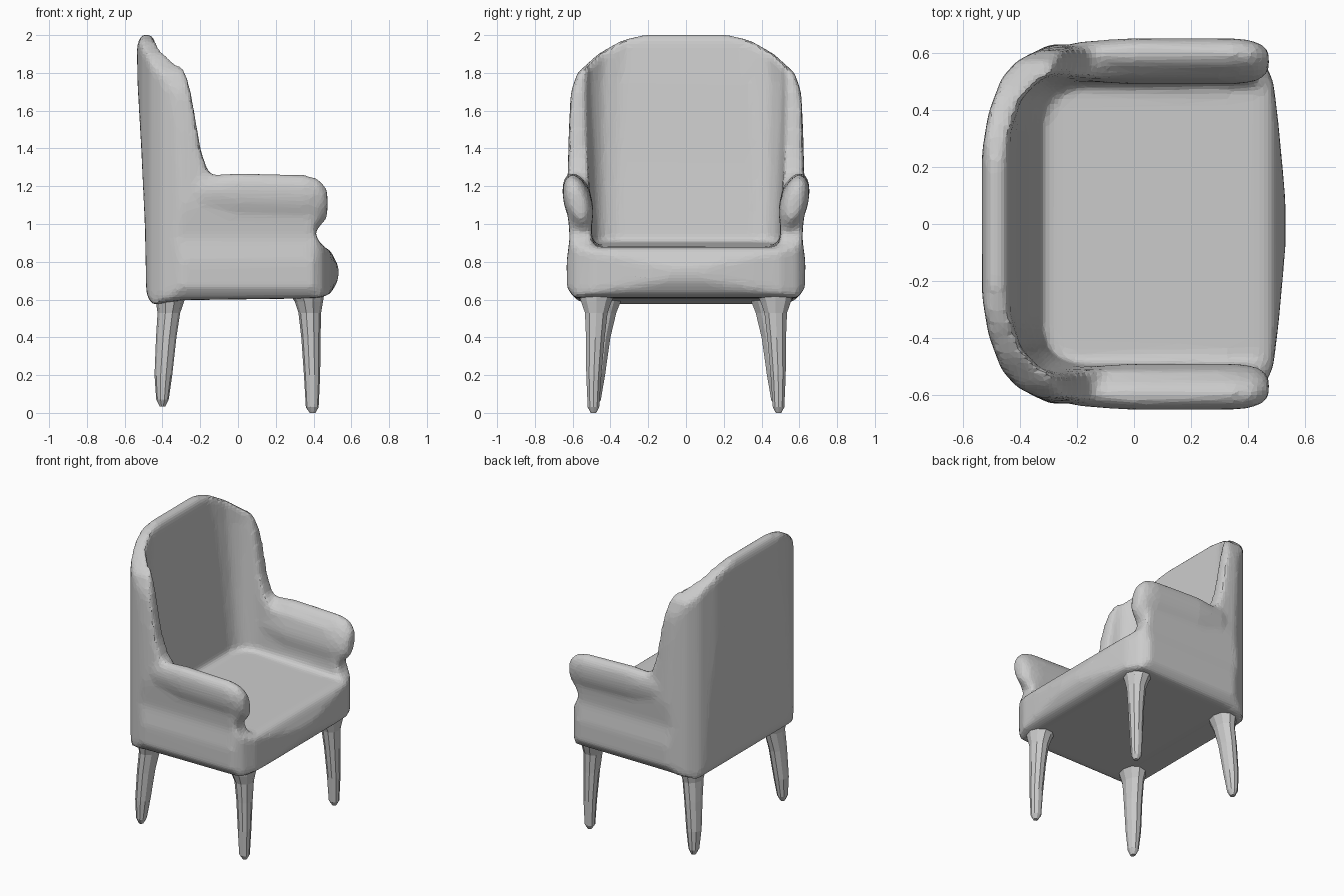
import bpy, bmesh
from math import sin, cos, pi, radians

if "Cube" in bpy.data.objects:
    bpy.data.objects.remove(bpy.data.objects["Cube"])


def loft(name, rings):
    """Skin equal-length rings of 3D points and cap both ends."""
    bm = bmesh.new()
    vs = [[bm.verts.new(p) for p in r] for r in rings]
    n = len(rings[0])
    for a, b in zip(vs, vs[1:]):
        for i in range(n):
            bm.faces.new((a[i], a[(i + 1) % n], b[(i + 1) % n], b[i]))
    bm.faces.new(vs[0])
    bm.faces.new(vs[-1])
    bmesh.ops.recalc_face_normals(bm, faces=bm.faces)
    me = bpy.data.meshes.new(name)
    bm.to_mesh(me)
    bm.free()
    ob = bpy.data.objects.new(name, me)
    bpy.context.collection.objects.link(ob)
    return ob


def mirrored(half):
    """Close a half outline of (along, across) points over the centre line."""
    return half + [(a, -c) for a, c in reversed(half)]


def apply_mod(ob, kind, **props):
    m = ob.modifiers.new(kind.lower(), kind)
    for k, v in props.items():
        setattr(m, k, v)
    bpy.context.view_layer.objects.active = ob
    bpy.ops.object.modifier_apply(modifier=m.name)


def combine(ob, other, op):
    other.hide_render = True
    apply_mod(ob, 'BOOLEAN', operation=op, object=other, solver='EXACT')
    bpy.data.objects.remove(other)


# Upholstery: side profile (x, z) extruded across the width
side = [(-.45, .572), (-.485, .62), (-.493, 1.0), (-.512, 1.4), (-.532, 1.75), (-.535, 1.95),
        (-.51, 2.005), (-.46, 2.0), (-.37, 1.915), (-.28, 1.82), (-.25, 1.7),
        (-.225, 1.55), (-.195, 1.38), (-.16, 1.28), (-.1, 1.21), (.3, 1.19), (.41, 1.12),
        (.41, .95), (.43, .90), (.49, .86), (.535, .77), (.53, .70), (.49, .63), (.44, .61),
        (.3, .605), (-.3, .597)]
body = loft("upholstery", [[(x, y, z) for x, z in side] for y in (-.8, .8)])

# Trim to the front silhouette (z, half width)
front = mirrored([(.56, .52), (.60, .585), (.66, .63), (.80, .632), (.93, .615), (1.1, .63),
                  (1.5, .62), (1.70, .61), (1.80, .575), (1.90, .465), (1.97, .345),
                  (2.005, .21)])
combine(body, loft("silhouette_cutter", [[(x, y, z) for z, y in front] for x in (-.9, .9)]),
        'INTERSECT')

# Trim to the plan outline (x, half width)
plan = mirrored([(-.535, .25), (-.512, .39), (-.465, .515), (-.41, .575), (-.30, .63), (-.1, .66),
                 (.38, .645), (.45, .59), (.49, .50), (.508, .35), (.535, .06)])
combine(body, loft("plan_cutter", [[(x, y, z) for x, y in plan] for z in (0, 2.5)]),
        'INTERSECT')


# Hollow above the seat, widening and leaning back, with rounded corners
def hollow(z, x0, h, r):
    half = [(.8, h), (x0 + r, h), (x0 + .45 * r, h - .17 * r),
            (x0 + .13 * r, h - .5 * r), (x0, h - r)]
    return [(x, y, z - .03 * x) for x, y in mirrored(half)]


combine(body, loft("hollow_cutter", [hollow(.892, -.325, .495, .13), hollow(1.3, -.37, .515, .15),
                                     hollow(1.75, -.415, .545, .2),
                                     hollow(2.2, -.47, .56, .3)]), 'DIFFERENCE')

# Rolled armrests: tilted ellipse sections along x
for s in (-1, 1):
    rings = []
    for x, k in ((-.28, .5), (-.2, .82), (0, .98), (.25, .97), (.36, .97), (.43, .85), (.475, .5)):
        ring = []
        for i in range(14):
            a = 2 * pi * i / 14
            u, v, t = .077 * k * cos(a), .16 * k * sin(a), radians(15)
            ring.append((x, s * (.572 + u * cos(t) + v * sin(t)),
                         1.122 - .03 * x + v * cos(t) - u * sin(t)))
        rings.append(ring)
    combine(body, loft("arm_roll", rings), 'UNION')

# Blend into one softly faceted skin
apply_mod(body, 'REMESH', mode='VOXEL', voxel_size=.018)
apply_mod(body, 'SMOOTH', factor=.5, iterations=12)
apply_mod(body, 'DECIMATE', ratio=.1)
for p in body.data.polygons:
    p.use_smooth = False


# Tapered legs: rows of (z, x, y, radius x, radius y), flared into the seat
def legs(name, rows):
    for s, label in ((-1, "right"), (1, "left")):
        loft(f"{name}_{label}", [[(x + rx * cos(i * pi / 5), s * (y + ry * sin(i * pi / 5)), z)
                                  for i in range(10)] for z, x, y, rx, ry in rows])


legs("front_leg", [(0, .395, .49, .015, .015), (.03, .393, .49, .034, .032),
                   (.2, .392, .488, .043, .042), (.4, .386, .48, .051, .052),
                   (.53, .38, .475, .060, .063), (.59, .375, .475, .075, .085),
                   (.65, .36, .47, .1, .11)])
legs("back_leg", [(.035, -.40, .487, .015, .018), (.07, -.40, .485, .033, .036),
                  (.2, -.395, .477, .047, .051), (.4, -.38, .462, .054, .065),
                  (.53, -.366, .445, .060, .08), (.59, -.36, .44, .075, .1),
                  (.65, -.35, .44, .09, .11)])
